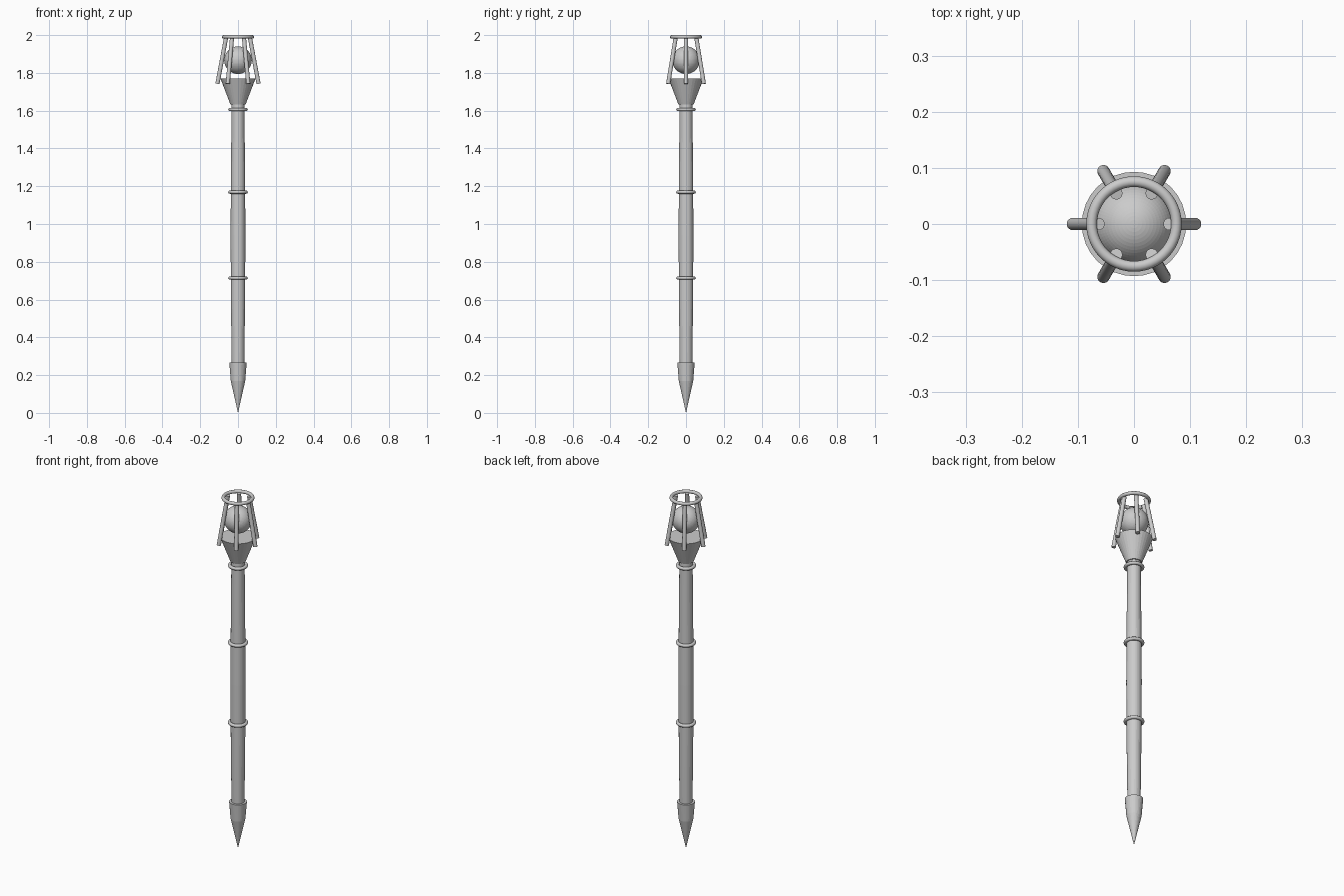
import bpy, bmesh, math
from mathutils import Vector

if "Cube" in bpy.data.objects:
    bpy.data.objects.remove(bpy.data.objects["Cube"])

grey = bpy.data.materials.new("plain_grey")
grey.diffuse_color = (0.6, 0.6, 0.6, 1)
grey.use_nodes = True
grey.node_tree.nodes["Principled BSDF"].inputs["Base Color"].default_value = grey.diffuse_color


def finish(name, smooth=False):
    ob = bpy.context.object
    ob.name = name
    ob.data.materials.append(grey)
    if smooth:
        bpy.ops.object.shade_smooth_by_angle(angle=math.radians(35))
    return ob


def lathe(name, profile, sides=32):
    """Closed solid turned around z from (radius, height) points, bottom to top."""
    bm = bmesh.new()
    rings = []
    for r, z in profile:
        if r == 0:
            rings.append([bm.verts.new((0, 0, z))] * sides)
        else:
            rings.append([bm.verts.new((r * math.cos(2 * math.pi * i / sides),
                                        r * math.sin(2 * math.pi * i / sides), z))
                          for i in range(sides)])
    for a, b in zip(rings, rings[1:]):
        for i in range(sides):
            j = (i + 1) % sides
            bm.faces.new(list(dict.fromkeys((a[i], a[j], b[j], b[i]))))
    if profile[0][0] > 0:
        bm.faces.new(rings[0][::-1])
    if profile[-1][0] > 0:
        bm.faces.new(rings[-1])
    bmesh.ops.recalc_face_normals(bm, faces=bm.faces[:])
    mesh = bpy.data.meshes.new(name)
    bm.to_mesh(mesh)
    bm.free()
    ob = bpy.data.objects.new(name, mesh)
    bpy.context.collection.objects.link(ob)
    bpy.ops.object.select_all(action='DESELECT')
    ob.select_set(True)
    bpy.context.view_layer.objects.active = ob
    return finish(name)


def ring(name, z, major, minor):
    bpy.ops.mesh.primitive_torus_add(location=(0, 0, z), major_radius=major,
                                     minor_radius=minor, major_segments=48,
                                     minor_segments=12)
    return finish(name, True)


def rod(name, p, q, radius):
    p, q = Vector(p), Vector(q)
    bpy.ops.mesh.primitive_cylinder_add(
        vertices=20, radius=radius, depth=(q - p).length, location=(p + q) / 2,
        rotation=(q - p).to_track_quat('Z', 'Y').to_euler())
    return finish(name, True)


# Pointed foot and its flared collar
lathe("ground_spike", [(0, 0), (0.038, 0.168)])
lathe("spike_collar", [(0.038, 0.168), (0.046, 0.266)])

# Gently swelling shaft with three bands
lathe("shaft", [(0.033, 0.25), (0.036, 0.48), (0.038, 0.71), (0.039, 0.94),
                (0.038, 1.17), (0.036, 1.4), (0.034, 1.645)])
for i, z in enumerate((0.714, 1.169, 1.606)):
    ring(f"shaft_band_{i + 1}", z, 0.043, 0.009)

# Flared cup on top of the shaft
lathe("cup", [(0.04, 1.632), (0.093, 1.771)])

# Globe held inside the cage
bpy.ops.mesh.primitive_uv_sphere_add(segments=64, ring_count=32, radius=0.073,
                                     location=(0, 0, 1.867))
finish("globe")

# Cage: top hoop and six leaning bars
ring("cage_hoop", 1.9905, 0.0755, 0.0095)
for i in range(6):
    a = i * math.pi / 3
    c, s = math.cos(a), math.sin(a)
    rod(f"cage_bar_{i + 1}", (0.109 * c, 0.109 * s, 1.742),
        (0.063 * c, 0.063 * s, 1.987), 0.011)
